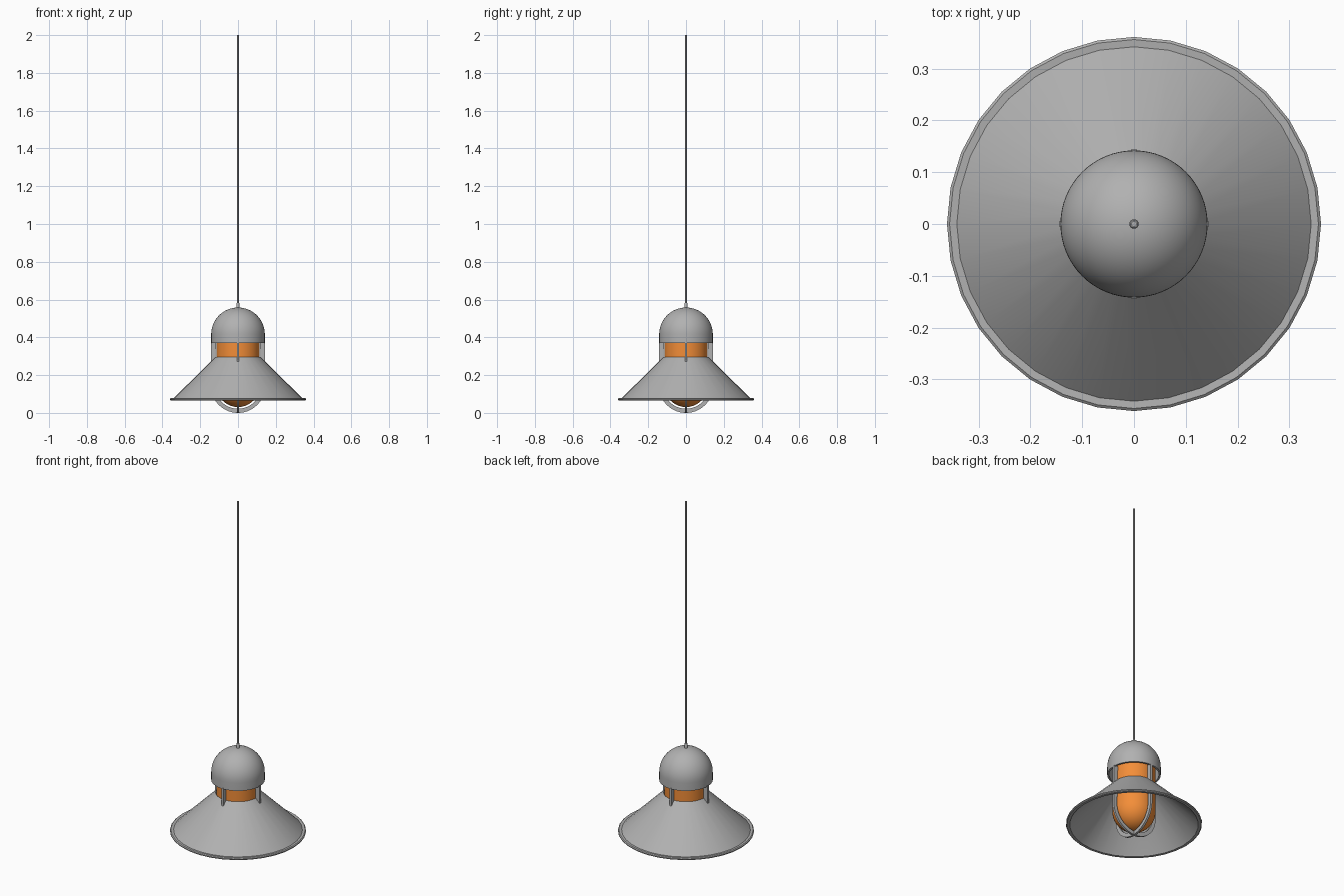
import bpy, bmesh, math

if "Cube" in bpy.data.objects:
    bpy.data.objects.remove(bpy.data.objects["Cube"])


def material(name, color):
    m = bpy.data.materials.new(name)
    m.diffuse_color = (*color, 1)
    m.use_nodes = True
    m.node_tree.nodes["Principled BSDF"].inputs["Base Color"].default_value = m.diffuse_color
    return m


grey = material("dark_grey_metal", (0.44, 0.44, 0.44))
orange = material("orange_glass", (0.9, 0.27, 0.04))


def finish(name, bm, mat):
    bmesh.ops.remove_doubles(bm, verts=bm.verts, dist=1e-5)
    bmesh.ops.recalc_face_normals(bm, faces=bm.faces)
    mesh = bpy.data.meshes.new(name)
    bm.to_mesh(mesh)
    bm.free()
    mesh.materials.append(mat)
    ob = bpy.data.objects.new(name, mesh)
    bpy.context.collection.objects.link(ob)
    bpy.ops.object.select_all(action='DESELECT')
    ob.select_set(True)
    bpy.context.view_layer.objects.active = ob
    bpy.ops.object.shade_smooth_by_angle(angle=math.radians(35))
    return ob


def lathe(name, profile, steps, mat=grey):
    """Spin a closed or axis-to-axis (radius, z) profile around z."""
    bm = bmesh.new()
    vs = [bm.verts.new((r, 0, z)) for r, z in profile]
    es = [bm.edges.new(p) for p in zip(vs, vs[1:])]
    if profile[0][0] > 0:
        es.append(bm.edges.new((vs[-1], vs[0])))
    bmesh.ops.spin(bm, geom=vs + es, cent=(0, 0, 0), axis=(0, 0, 1),
                   angle=2 * math.pi, steps=steps, use_merge=True)
    return finish(name, bm, mat)


def arc(r, cz, a0, a1, n):
    pts = []
    for i in range(n + 1):
        a = math.radians(a0 + (a1 - a0) * i / n)
        x = r * math.cos(a)
        pts.append((0.0 if abs(x) < 1e-6 else x, cz + r * math.sin(a)))
    return pts


# Cord and its grommet
lathe("cord", [(0, 0.55), (0.005, 0.55), (0.005, 2.0), (0, 2.0)], 12)
lathe("cord_grommet", [(0, 0.545), (0.009, 0.545), (0.009, 0.580),
                       (0.007, 0.583), (0, 0.583)], 16)

# Domed cap: hollow shell, open underneath
lathe("dome_cap", arc(0.132, 0.416, 90, 0, 12) + [(0.132, 0.370), (0.142, 0.370)]
      + arc(0.142, 0.416, 0, 90, 16), 64)

# Orange glass jar with a round bottom
lathe("glass_jar", arc(0.115, 0.146, -90, 0, 14) + [(0.115, 0.43), (0, 0.43)],
      48, orange)

# Conical shade with rolled rim
lathe("shade", [(0.119, 0.296), (0.342, 0.077), (0.356, 0.078), (0.361, 0.074),
                (0.361, 0.069), (0.356, 0.065), (0.341, 0.065), (0.336, 0.072),
                (0.115, 0.289)], 32)


# Cage: two crossing U-shaped flat bars around the jar
def cage_bar(name, turn):
    outer, inner, half, cz, top = 0.144, 0.122, 0.006, 0.144, 0.375
    bm = bmesh.new()
    rings = []

    def ring(xo, zo, xi, zi):
        rings.append([bm.verts.new(p) for p in (
            (xo, -half, zo), (xo, half, zo), (xi, half, zi), (xi, -half, zi))])

    ring(-outer, top, -0.117, top)
    for (xo, zo), (xi, zi) in zip(arc(outer, cz, 180, 360, 28),
                                  arc(inner, cz, 180, 360, 28)):
        ring(xo, zo, xi, zi)
    ring(outer, top, 0.117, top)
    for a, b in zip(rings, rings[1:]):
        for k in range(4):
            j = (k + 1) % 4
            bm.faces.new((a[k], a[j], b[j], b[k]))
    bm.faces.new(rings[0])
    bm.faces.new(rings[-1])
    finish(name, bm, grey).rotation_euler.z = turn


cage_bar("cage_bar_side", 0)
cage_bar("cage_bar_front", math.pi / 2)
